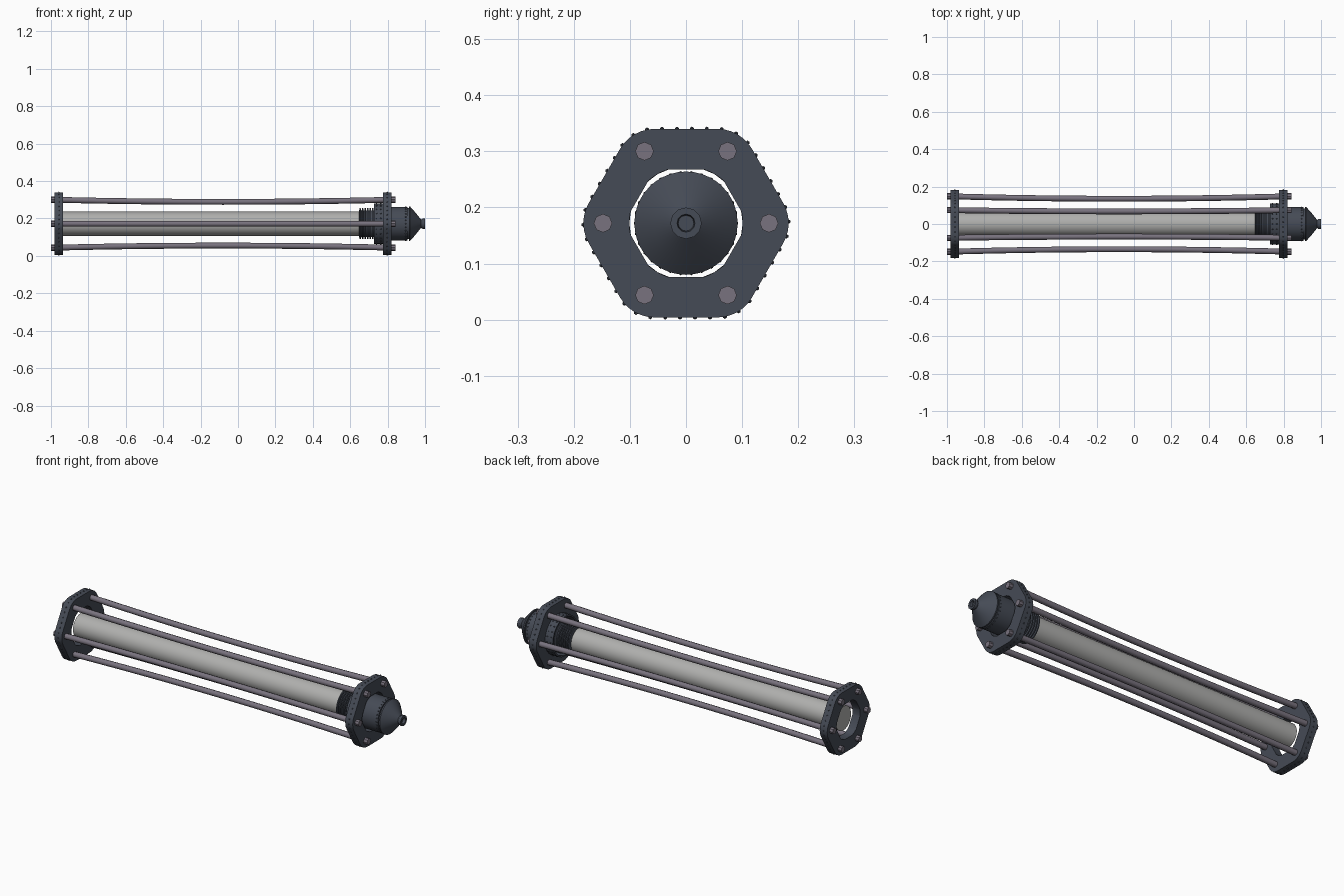
import bpy, bmesh, math
from mathutils import Vector, Matrix

if "Cube" in bpy.data.objects:
    bpy.data.objects.remove(bpy.data.objects["Cube"])

AXIS_Z = 0.172
APOTHEM, FILLET, HOLE = 0.168, 0.071, 0.101


def material(name, rgb):
    m = bpy.data.materials.new(name)
    m.use_nodes = True
    m.diffuse_color = (*rgb, 1)
    m.node_tree.nodes["Principled BSDF"].inputs["Base Color"].default_value = (*rgb, 1)
    return m


SLATE = material("dark slate metal", (0.06, 0.07, 0.092))
STEEL = material("mauve steel", (0.19, 0.17, 0.21))
GREY = material("light grey tube", (0.43, 0.43, 0.42))


def finish(bm, name, mat, smooth=True):
    bmesh.ops.recalc_face_normals(bm, faces=bm.faces)
    mesh = bpy.data.meshes.new(name)
    bm.to_mesh(mesh)
    bm.free()
    mesh.materials.append(mat)
    ob = bpy.data.objects.new(name, mesh)
    ob.location.z = AXIS_Z
    bpy.context.collection.objects.link(ob)
    if smooth:
        bpy.ops.object.select_all(action='DESELECT')
        ob.select_set(True)
        bpy.context.view_layer.objects.active = ob
        bpy.ops.object.shade_smooth_by_angle(angle=math.radians(32))
    return ob


def polar(x, r, a):
    return Vector((x, r * math.cos(a), r * math.sin(a)))


def lathe(name, profile, mat, sides=40, closed=False, smooth=True):
    """Revolve (x, radius) points about the long axis."""
    bm = bmesh.new()
    rings = [[bm.verts.new(polar(x, r, math.tau * i / sides)) for i in range(sides)]
             for x, r in profile]
    pairs = list(zip(rings, rings[1:]))
    if closed:
        pairs.append((rings[-1], rings[0]))
    else:
        bm.faces.new(rings[0])
        bm.faces.new(rings[-1])
    for a, b in pairs:
        for i in range(sides):
            j = (i + 1) % sides
            bm.faces.new((a[i], a[j], b[j], b[i]))
    return finish(bm, name, mat, smooth)


def rivets(name, points, radius=0.004):
    bm = bmesh.new()
    for p in points:
        bmesh.ops.create_icosphere(bm, subdivisions=1, radius=radius,
                                   matrix=Matrix.Translation(p))
    finish(bm, name, SLATE)


def ring_points(x, r, count):
    return [polar(x, r, math.tau * i / count) for i in range(count)]


# Rounded hexagon outline shared by both end plates
outline = []
for k in range(6):
    corner = polar(0, (APOTHEM - FILLET) / math.cos(math.pi / 6), k * math.pi / 3)
    for s in range(7):
        outline.append(corner + polar(0, FILLET, k * math.pi / 3 + (s / 6 - 0.5) * math.pi / 3))


def along_outline(count):
    """Evenly spaced points on the plate rim."""
    edges = list(zip(outline, outline[1:] + outline[:1]))
    step = sum((b - a).length for a, b in edges) / count
    out, due = [], step / 2
    for a, b in edges:
        length = (b - a).length
        while due <= length:
            out.append(a.lerp(b, due / length))
            due += step
        due -= length
    return out


def end_plate(name, x0, x1):
    bm = bmesh.new()
    n = len(outline)
    loops = []
    for x, inner in ((x0, False), (x1, False), (x1, True), (x0, True)):
        loops.append([bm.verts.new(polar(x, HOLE, math.atan2(p.z, p.y)) if inner
                                   else p + Vector((x, 0, 0))) for p in outline])
    for a, b in zip(loops, loops[1:] + loops[:1]):
        for i in range(n):
            j = (i + 1) % n
            bm.faces.new((a[i], a[j], b[j], b[i]))
    finish(bm, name, SLATE)
    mid = Vector(((x0 + x1) / 2, 0, 0))
    rivets(name + "_rivets", [p + mid for p in along_outline(42)])


end_plate("left_end_plate", 0.775, 0.82)
end_plate("right_end_plate", -0.98, -0.935)

# Six tie rods, bowed slightly inward, with bolt heads at both ends
for k in range(6):
    ang = k * math.pi / 3
    curve = bpy.data.curves.new("tie_rod_%d" % (k + 1), 'CURVE')
    curve.dimensions = '3D'
    curve.bevel_depth = 0.0155
    curve.bevel_resolution = 2
    curve.use_fill_caps = True
    sp = curve.splines.new('POLY')
    sp.points.add(16)
    for i, pt in enumerate(sp.points):
        t = i / 8 - 1
        pt.co = (*polar(-0.08 + 0.9 * t, 0.148 - 0.013 * (1 - t * t), ang), 1)
    curve.materials.append(STEEL)
    rod = bpy.data.objects.new(curve.name, curve)
    rod.location.z = AXIS_Z
    bpy.context.collection.objects.link(rod)
    for side, x0, x1 in (("left", 0.81, 0.842), ("right", -1.0, -0.97)):
        bolt = lathe("%s_bolt_%d" % (side, k + 1), [(x0, 0.0165), (x1, 0.0165)],
                     STEEL, sides=8, smooth=False)
        bolt.location += polar(0, 0.148, ang)

# Main tube
lathe("main_tube", [(-0.95, 0.065), (0.67, 0.065)], GREY, sides=48)

# Threaded neck
thread = []
for i in range(6):
    x = 0.648 + i * 0.0135
    thread += [(x, 0.072), (x + 0.002, 0.083), (x + 0.008, 0.083), (x + 0.010, 0.072)]
lathe("threaded_neck", thread + [(0.74, 0.072)], SLATE)

# Collar ring fixed behind the left plate
lathe("collar", [(0.728, HOLE), (0.728, 0.109), (0.78, 0.109), (0.78, HOLE)],
      SLATE, sides=24, closed=True)
rivets("collar_rivets", [p for x in (0.741, 0.763) for p in ring_points(x, 0.109, 24)])

# Nose body, cone and hollow tip
lathe("nose_body", [(0.728, 0.08), (0.732, 0.09), (0.906, 0.09), (0.906, 0.083), (0.92, 0.083)],
      SLATE)
rivets("nose_rivets", ring_points(0.897, 0.0895, 30))
lathe("nose_cone", [(0.913, 0.08), (0.913, 0.092), (0.92, 0.092), (0.95, 0.058),
                    (0.982, 0.018), (0.986, 0.018)], SLATE)
lathe("nose_tip", [(0.976, 0.014), (0.976, 0.02), (0.988, 0.028), (1.0, 0.028),
                   (1.0, 0.016), (0.987, 0.014)], SLATE, sides=12, closed=True)
